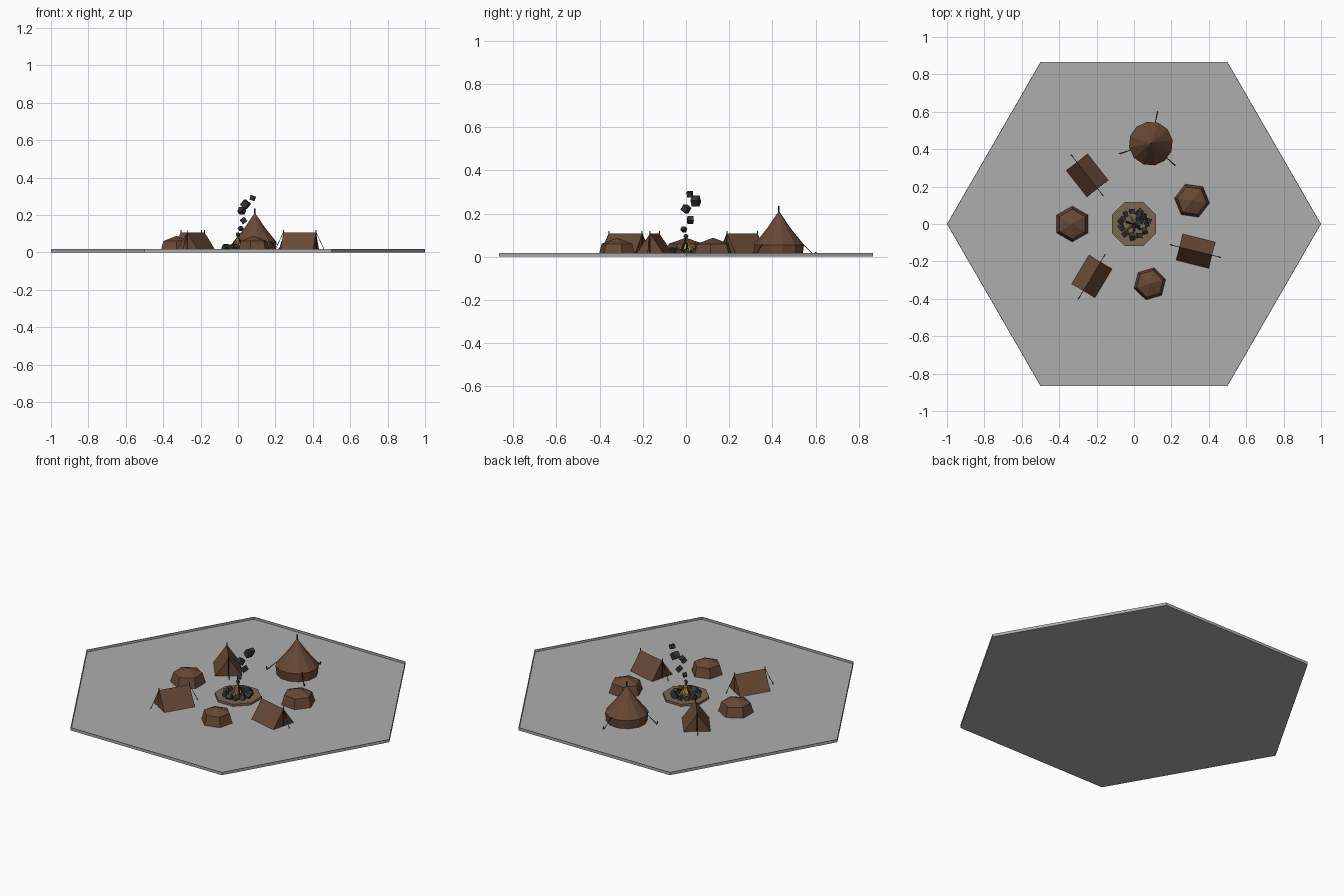
import bpy, bmesh, math, random
from mathutils import Vector, Matrix

if "Cube" in bpy.data.objects:
    bpy.data.objects.remove(bpy.data.objects["Cube"], do_unlink=True)
random.seed(4)
FLOOR = 0.004
RIM = 0.017


def material(name, r, g, b):
    m = bpy.data.materials.new(name)
    m.use_nodes = True
    m.diffuse_color = (r, g, b, 1)
    m.node_tree.nodes["Principled BSDF"].inputs["Base Color"].default_value = (r, g, b, 1)
    return m


GROUND = material("ground grey", 0.42, 0.42, 0.42)
CANVAS = material("canvas brown", 0.14, 0.066, 0.036)
WOOD = material("dark wood", 0.025, 0.016, 0.01)
EARTH = material("bare earth", 0.2, 0.135, 0.08)
STONE = material("dark stone", 0.04, 0.04, 0.042)
SMOKE = material("smoke grey", 0.035, 0.035, 0.04)
FLAME = material("flame gold", 0.5, 0.32, 0.07)


def finish(name, bm, mat):
    bmesh.ops.recalc_face_normals(bm, faces=bm.faces)
    mesh = bpy.data.meshes.new(name)
    bm.to_mesh(mesh)
    bm.free()
    mesh.materials.append(mat)
    obj = bpy.data.objects.new(name, mesh)
    bpy.context.collection.objects.link(obj)
    return obj


def lathe(name, sides, profile, mat, x=0, y=0, turn=0):
    """Faceted solid of revolution; a radius of zero makes a tip."""
    bm = bmesh.new()
    rings = []
    for r, z in profile:
        if r == 0:
            rings.append([bm.verts.new((x, y, z))] * sides)
        else:
            angles = [math.radians(turn) + math.tau * i / sides for i in range(sides)]
            rings.append([bm.verts.new((x + r * math.cos(a), y + r * math.sin(a), z)) for a in angles])
    for low, high in zip(rings, rings[1:]):
        for i in range(sides):
            j = (i + 1) % sides
            corners = [low[i], low[j], high[j], high[i]]
            bm.faces.new(list(dict.fromkeys(corners)))
    for ring in (rings[0], rings[-1]):
        if len(set(ring)) > 2:
            bm.faces.new(ring)
    return finish(name, bm, mat)


def rod(name, start, end, radius, mat, tip=None, sides=5):
    start, end = Vector(start), Vector(end)
    axis = end - start
    spin = axis.to_track_quat("Z", "Y").to_matrix().to_4x4()
    bm = bmesh.new()
    bmesh.ops.create_cone(bm, cap_ends=True, segments=sides, radius1=radius,
                          radius2=radius if tip is None else tip, depth=axis.length,
                          matrix=Matrix.Translation((start + end) / 2) @ spin)
    return finish(name, bm, mat)


def block(name, loc, size, mat):
    """Randomly tumbled cube."""
    bm = bmesh.new()
    spin = Matrix.Rotation(random.uniform(0, 3), 4, "Z") @ Matrix.Rotation(random.uniform(0.2, 1), 4, "X")
    bmesh.ops.create_cube(bm, size=size, matrix=Matrix.Translation(loc) @ spin)
    return finish(name, bm, mat)


def ridge_tent(name, x, y, turn, length=0.18, width=0.145, top=0.107):
    place = Matrix.Translation((x, y, 0)) @ Matrix.Rotation(math.radians(turn), 4, "Z")
    bm = bmesh.new()
    ends = []
    for side in (-1, 1):
        u = side * length / 2
        ends.append([bm.verts.new(place @ Vector(p)) for p in
                     ((u, -width / 2, FLOOR), (u, width / 2, FLOOR), (u, 0, top))])
        # Pole and guy rope at each end
        rod(name + "_pole", place @ Vector((u, 0, FLOOR)), place @ Vector((u, 0, top + 0.012)), 0.0025, WOOD)
        rod(name + "_rope", place @ Vector((u, 0, top)),
            place @ Vector((u + side * 0.05, 0, FLOOR)), 0.0015, WOOD, sides=4)
    a, b = ends
    bm.faces.new(a)
    bm.faces.new(b)
    for i in range(3):
        j = (i + 1) % 3
        bm.faces.new((a[i], a[j], b[j], b[i]))
    finish(name, bm, CANVAS)


# Shallow hexagonal tray
lathe("ground_tray", 6, [(1, 0), (1, RIM), (0.996, RIM), (0.996, FLOOR)], GROUND)

# Ridge tents
ridge_tent("ridge_tent_back", -0.25, 0.26, -52)
ridge_tent("ridge_tent_front", -0.225, -0.28, 59)
ridge_tent("ridge_tent_side", 0.33, -0.145, -14)

# Low hexagonal dome tents
for x, y, r, turn in ((-0.33, 0, 0.096, 30), (0.31, 0.125, 0.095, -8), (0.085, -0.32, 0.088, 16)):
    lathe("dome_tent", 6, [(r, FLOOR), (r * 0.83, 0.06), (0, 0.088)], CANVAS, x, y, turn)

# Large round tent with pole and three guy ropes
TX, TY = 0.09, 0.43
lathe("round_tent", 12, [(0.112, FLOOR), (0.118, 0.055), (0.055, 0.132), (0, 0.212)], CANVAS, TX, TY, 10)
rod("round_tent_pole", (TX, TY, 0.19), (TX, TY, 0.234), 0.004, WOOD)
for deg in (78, 198, 318):
    c, s = math.cos(math.radians(deg)), math.sin(math.radians(deg))
    rod("round_tent_rope", (TX + 0.113 * c, TY + 0.113 * s, 0.058),
        (TX + 0.17 * c, TY + 0.17 * s, FLOOR), 0.002, WOOD, sides=4)
    rod("round_tent_peg", (TX + 0.17 * c, TY + 0.17 * s, FLOOR),
        (TX + 0.175 * c, TY + 0.175 * s, 0.022), 0.003, WOOD, sides=4)

# Fire pit: earth patch, ring of stones, leaning logs and flame
lathe("earth_patch", 8, [(0.128, FLOOR), (0.128, RIM)], EARTH, turn=22.5)
for i in range(11):
    a = math.tau * i / 11
    block("fire_stone", (0.068 * math.cos(a), 0.068 * math.sin(a), 0.024), random.uniform(0.022, 0.03), STONE)
lathe("flame", 6, [(0.022, RIM), (0.024, 0.035), (0, 0.082)], FLAME)
for i in range(7):
    a = math.tau * i / 7 + 0.2
    c, s = math.cos(a), math.sin(a)
    rod("fire_log", (0.042 * c, 0.042 * s, RIM), (-0.006 * c, -0.006 * s, 0.088), 0.006,
        WOOD if i % 3 == 0 else FLAME, tip=0.004)

# Rising puffs of smoke
for x, y, z, size in ((0, 0, 0.095, 0.015), (0.015, -0.01, 0.127, 0.02), (0.03, 0.02, 0.17, 0.027),
                      (0.02, 0, 0.222, 0.03), (0.04, 0.045, 0.257, 0.036), (0.078, 0.018, 0.29, 0.024)):
    block("smoke_puff", (x, y, z), size, SMOKE)
